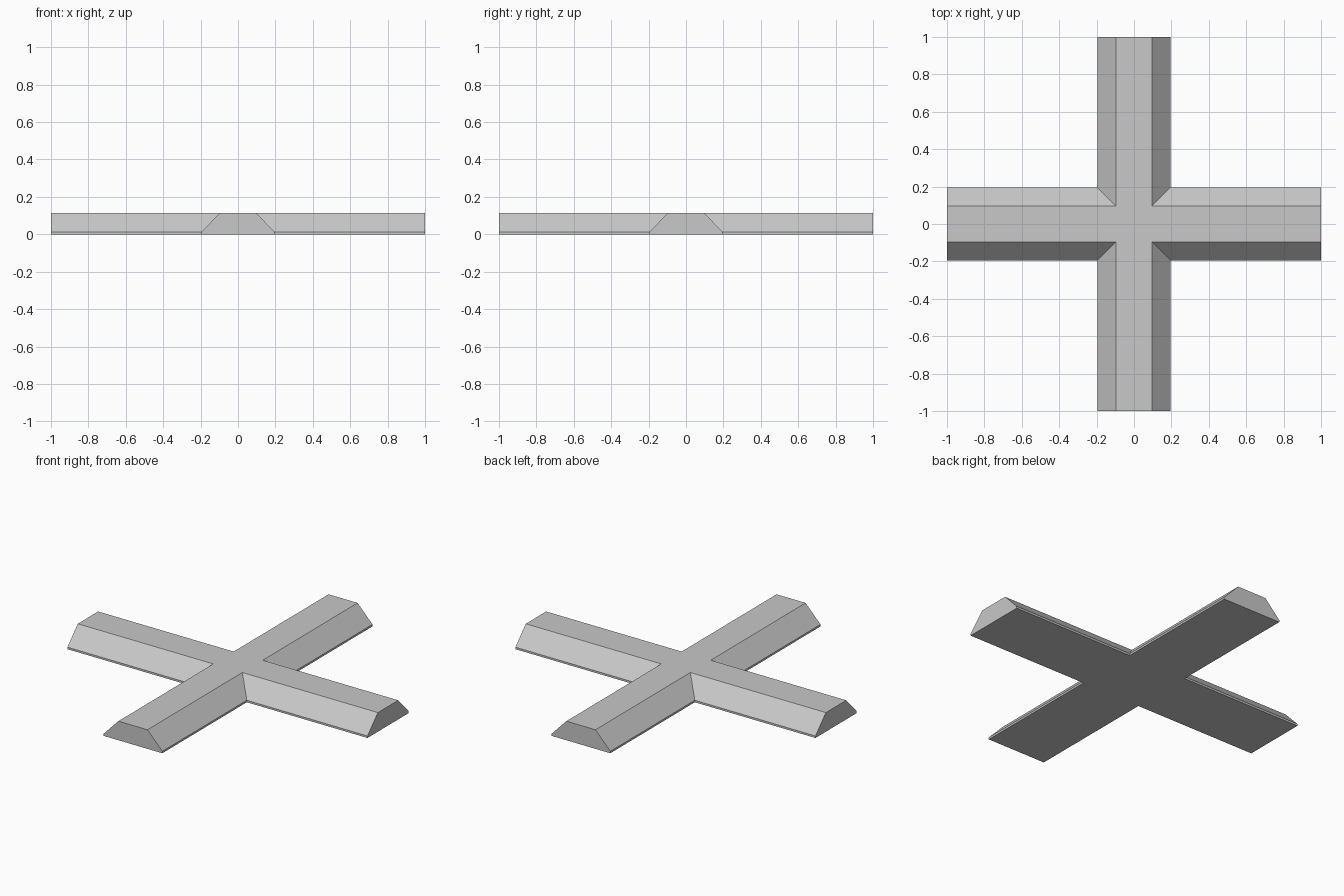
import bpy, bmesh
from mathutils import Matrix, Vector

cube = bpy.data.objects.get("Cube")
if cube:
    bpy.data.objects.remove(cube, do_unlink=True)

# Single grey material
grey = bpy.data.materials.new("grey")
grey.use_nodes = True
color = (0.58, 0.58, 0.58, 1)
grey.diffuse_color = color
grey.node_tree.nodes["Principled BSDF"].inputs["Base Color"].default_value = color

REACH = 1.0  # distance from the centre to each arm end


def cross_outline(bm, half, z):
    """Cross-shaped ring of vertices with arms of the given half width."""
    ring = []
    for k in range(4):
        turn = Matrix.Rotation(k * 1.5707963, 3, 'Z')
        for p in ((REACH, -half), (REACH, half), (half, half)):
            ring.append(bm.verts.new(turn @ Vector((*p, z))))
    return ring


# Cross body: base, short upright lip, then sloped sides up to the flat top
bm = bmesh.new()
profile = [(0.196, 0), (0.196, 0.012), (0.097, 0.115)]
rings = [cross_outline(bm, half, z) for half, z in profile]
for low, high in zip(rings, rings[1:]):
    n = len(low)
    for i in range(n):
        j = (i + 1) % n
        bm.faces.new((low[i], low[j], high[j], high[i]))
bm.faces.new(rings[0][::-1])
bm.faces.new(rings[-1])

# Merge the coplanar pieces of each arm end into one face
bmesh.ops.dissolve_limit(bm, angle_limit=0.01, verts=bm.verts, edges=bm.edges)
bmesh.ops.recalc_face_normals(bm, faces=bm.faces)

mesh = bpy.data.meshes.new("cross_beam")
bm.to_mesh(mesh)
bm.free()
mesh.materials.append(grey)
bpy.context.collection.objects.link(bpy.data.objects.new("cross_beam", mesh))
